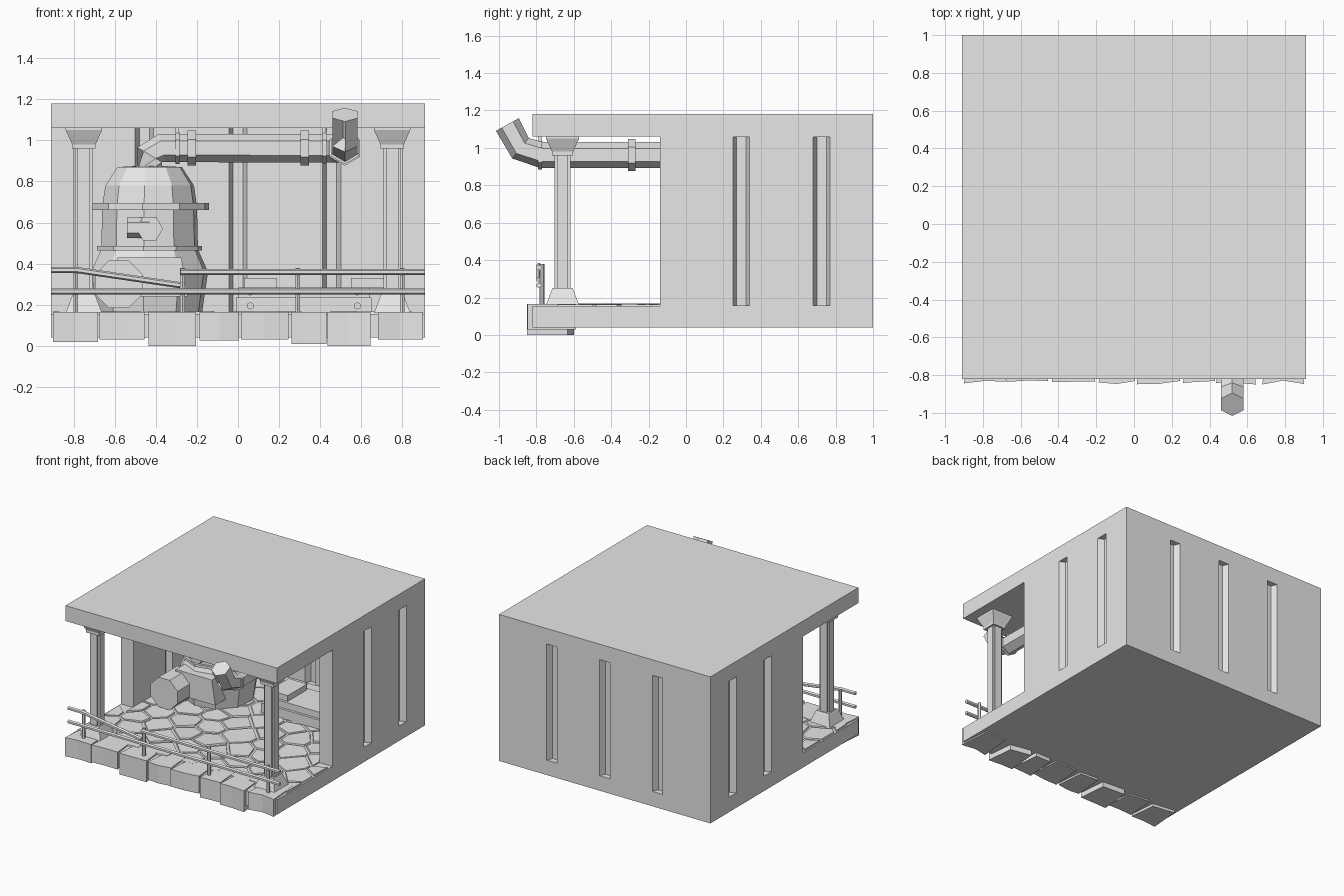
import bpy, bmesh, math, random
from mathutils import Vector, Matrix

random.seed(4)
cube = bpy.data.objects.get("Cube")
if cube:
    bpy.data.objects.remove(cube, do_unlink=True)

grey = bpy.data.materials.new("plain grey")
grey.use_nodes = True
grey.diffuse_color = (0.8, 0.8, 0.8, 1)
grey.node_tree.nodes["Principled BSDF"].inputs["Base Color"].default_value = (0.8, 0.8, 0.8, 1)


def finish(bm, name):
    bmesh.ops.recalc_face_normals(bm, faces=bm.faces)
    mesh = bpy.data.meshes.new(name)
    bm.to_mesh(mesh)
    bm.free()
    mesh.materials.append(grey)
    ob = bpy.data.objects.new(name, mesh)
    bpy.context.collection.objects.link(ob)
    return ob


def prism(name, pts, z0, z1):
    bm = bmesh.new()
    low = [bm.verts.new((x, y, z0)) for x, y in pts]
    face = bm.faces.new(low)
    ext = bmesh.ops.extrude_face_region(bm, geom=[face])
    for v in ext["geom"]:
        if isinstance(v, bmesh.types.BMVert):
            v.co.z = z1
    return finish(bm, name)


def box(name, x0, x1, y0, y1, z0, z1):
    return prism(name, [(x0, y0), (x1, y0), (x1, y1), (x0, y1)], z0, z1)


def loft(name, rings):
    """Skin equal-sized rings of points and cap both ends."""
    bm = bmesh.new()
    rows = [[bm.verts.new(p) for p in ring] for ring in rings]
    n = len(rows[0])
    for a, b in zip(rows, rows[1:]):
        for i in range(n):
            bm.faces.new((a[i], a[(i + 1) % n], b[(i + 1) % n], b[i]))
    bm.faces.new(rows[0])
    bm.faces.new(rows[-1])
    return finish(bm, name)


def turned(name, x, y, profile, sides, phase=0.0):
    return loft(name, [[(x + r * math.cos(phase + math.tau * i / sides),
                         y + r * math.sin(phase + math.tau * i / sides), z)
                        for i in range(sides)] for r, z in profile])


def tube(name, path, r, sides=6, phase=0.0):
    """Mitred tube along a path."""
    path = [Vector(p) for p in path]
    rings, last = [], len(path) - 1
    for k, p in enumerate(path):
        tin = (p - path[max(k - 1, 0)]).normalized()
        tout = (path[min(k + 1, last)] - p).normalized()
        t = (tin + tout).normalized()
        up = Vector((0, 0, 1)) if abs(t.z) < 0.9 else Vector((0, 1, 0))
        side = t.cross(up).normalized()
        up = side.cross(t)
        rings.append([p + r * (math.cos(a) * up + math.sin(a) * side)
                      for a in (phase + math.tau * i / sides for i in range(sides))])
    return loft(name, rings)


def cut(ob, cutter):
    mod = ob.modifiers.new("cut", 'BOOLEAN')
    mod.operation = 'DIFFERENCE'
    mod.solver = 'EXACT'
    mod.object = cutter
    bpy.context.view_layer.objects.active = ob
    bpy.ops.object.modifier_apply(modifier=mod.name)
    bpy.data.objects.remove(cutter, do_unlink=True)


# Building shell with room, open porch and splayed wall slots
shell = box("building_shell", -0.91, 0.91, -0.82, 1, 0.04, 1.18)
cut(shell, box("porch_space", -1, 1, -1, -0.14, 0.155, 1.06))
cut(shell, box("room_space", -0.8, 0.8, -0.3, 0.89, 0.155, 1.06))


def slot(origin, angle):
    shape = [(-0.045, 0.02), (-0.045, 0), (-0.025, -0.045),
             (0.025, -0.045), (0.045, 0), (0.045, 0.02)]
    turn = Matrix.Rotation(angle, 2)
    pts = [turn @ Vector(p) + Vector(origin) for p in shape]
    cut(shell, prism("slot", pts, 0.156, 1.059))


for x in (-0.455, 0, 0.455):
    slot((x, 1), 0)
    slot((x, 0.89), math.pi)
for y in (0.295, 0.725):
    for s in (-1, 1):
        slot((s * 0.91, y), -s * math.pi / 2)
        slot((s * 0.8, y), s * math.pi / 2)

# Irregular paving stones, each cell clipped halfway to its neighbours
seeds = []
for row in range(10):
    for col in range(9):
        seeds.append(Vector((-0.96 + col * 0.235 + (row % 2) * 0.11 + random.uniform(-0.05, 0.05),
                             -0.6 + row * 0.165 + random.uniform(-0.04, 0.04), 0)))
paving = bmesh.new()
for s in seeds:
    cell = bmesh.new()
    bmesh.ops.create_grid(cell, x_segments=1, y_segments=1, size=0.3, matrix=Matrix.Translation(s))
    planes = [((s + o) / 2 - (o - s).normalized() * 0.007, o - s)
              for o in seeds if 0 < (o - s).length < 0.6]
    wall = 0.9 if s.y < -0.14 else 0.8
    planes += [(Vector((wall, 0, 0)), Vector((1, 0, 0))), (Vector((-wall, 0, 0)), Vector((-1, 0, 0))),
               (Vector((0, 0.89, 0)), Vector((0, 1, 0))), (Vector((0, -0.69, 0)), Vector((0, -1, 0)))]
    for co, no in planes:
        bmesh.ops.bisect_plane(cell, geom=cell.verts[:] + cell.edges[:] + cell.faces[:],
                               plane_co=co, plane_no=no, clear_outer=True)
    tilt = Vector((random.uniform(-0.03, 0.03), random.uniform(-0.03, 0.03), 0))
    for f in cell.faces:
        low = [paving.verts.new((v.co.x, v.co.y, 0.15)) for v in f.verts]
        mid = f.calc_center_median()
        top = [paving.verts.new((*(v.co + (mid - v.co) * 0.05).xy, 0.164 + tilt.dot(v.co - s)))
               for v in f.verts]
        paving.faces.new(top)
        for i in range(len(low)):
            j = (i + 1) % len(low)
            paving.faces.new((low[i], low[j], top[j], top[i]))
    cell.free()
finish(paving, "paving_stones")

# Rough edge blocks along the porch front
blocks = [(-0.9, -0.68, 0.02), (-0.675, -0.455, 0.03), (-0.435, -0.205, 0), (-0.187, 0.005, 0.025),
          (0.015, 0.245, 0.03), (0.26, 0.43, 0.01), (0.435, 0.645, 0), (0.68, 0.9, 0.03)]
for x0, x1, z0 in blocks:
    f = [random.uniform(-0.85, -0.828) for _ in range(3)]
    prism("edge_block", [(x0, f[0]), ((x0 + x1) / 2, f[1]), (x1, f[2]),
                         (x1 - 0.02, -0.58 - random.uniform(0, 0.06)), (x0 + 0.02, -0.6)], z0, 0.165)

# Porch columns
q = math.sqrt(0.5)
for x in (-0.75, 0.75):
    y = -0.66
    turned("column_base", x, y, [(0.125, 0.16), (0.085, 0.235), (0.075, 0.25)], 4, math.pi / 4)
    a, b = 0.043, 0.03
    prism("column_shaft", [(x + u, y + v) for u, v in
                           [(-a, -b), (-b, -b), (-b, -a), (b, -a), (b, -b), (a, -b),
                            (a, b), (b, b), (b, a), (-b, a), (-b, b), (-a, b)]], 0.24, 0.98)
    turned("column_capital", x, y, [(0.08, 0.96), (0.08, 0.98), (0.125, 1.05), (0.125, 1.06)],
           4, math.pi / 4)

# Porch railing with one sagging upper rail
ry = -0.785
tube("lower_rail", [(-0.91, ry, 0.265), (0.91, ry, 0.265)], 0.015)
tube("upper_rail", [(-0.28, ry, 0.36), (0.91, ry, 0.36)], 0.015)
tube("sagging_rail", [(-0.91, ry, 0.37), (-0.79, ry, 0.37), (-0.28, ry, 0.295)], 0.015)
for x in (-0.79, -0.27, 0.29, 0.8):
    tube("rail_post", [(x, ry + 0.015, 0.15), (x, ry + 0.015, 0.38)], 0.013)

# Boiler tank with flanges
tx, ty = -0.43, 0.38
turned("boiler_tank", tx, ty, [(0.26, 0.16), (0.29, 0.36), (0.24, 0.47), (0.235, 0.68),
                               (0.22, 0.78), (0.16, 0.87), (0.07, 0.875)], 10, 0.2)
turned("upper_flange", tx, ty, [(0.295, 0.66), (0.295, 0.695)], 10, 0.2)
turned("lower_flange", tx, ty, [(0.26, 0.465), (0.26, 0.485)], 10, 0.2)
loft("firebox", [[(tx + s * w, y, z) for s, y in ((-1, ty - 0.31), (1, ty - 0.31), (1, ty), (-1, ty))]
                 for w, z in ((0.185, 0.24), (0.155, 0.43))])
tube("valve", [(tx, ty, 0.57), (tx, ty - 0.29, 0.57)], 0.065, 6, math.pi / 6)
tube("valve_stub", [(tx, ty - 0.25, 0.575), (tx - 0.11, ty - 0.25, 0.575)], 0.05)
tube("side_drum", [(-0.58, -0.08, 0.3), (-0.58, 0.15, 0.3)], 0.125, 8, math.pi / 8)

# Exhaust pipe from the tank across the room and out over the porch
px, pz = 0.52, 0.962
pipe = tube("exhaust_pipe", [(tx, ty, 0.85), (tx, ty, 0.93), (tx + 0.06, ty, pz), (px - 0.06, ty, pz),
                             (px, ty - 0.06, pz), (px, -0.77, pz), (px, -0.885, 0.998),
                             (px, -0.955, 1.125)], 0.07)
# Hollow pipe mouth
bm = bmesh.new()
bm.from_mesh(pipe.data)
bm.faces.ensure_lookup_table()
mouth = min(bm.faces, key=lambda f: f.calc_center_median().y)
bmesh.ops.inset_individual(bm, faces=[mouth], thickness=0.018)
shift = mouth.normal * -0.08
for v in mouth.verts:
    v.co += shift
bm.to_mesh(pipe.data)
bm.free()
for x, w, r in ((-0.295, 0.01, 0.078), (-0.225, 0.02, 0.085), (0.325, 0.02, 0.085), (0.42, 0.01, 0.078)):
    tube("pipe_collar", [(x - w, ty, pz), (x + w, ty, pz)], r)
for y, w, r in ((-0.29, 0.02, 0.085), (-0.78, 0.01, 0.078)):
    tube("pipe_collar", [(px, y - w, pz), (px, y + w, pz)], r)
for p in ((-0.295, ty), (0.42, ty), (px, -0.78)):
    box("pipe_hanger", p[0] - 0.008, p[0] + 0.008, p[1] - 0.008, p[1] + 0.008, 1.02, 1.07)

# Bolted machine bed beside the tank
box("bed_front_beam", -0.01, 0.65, 0.3, 0.36, 0.16, 0.235)
box("bed_back_beam", -0.01, 0.65, 0.56, 0.62, 0.16, 0.235)
box("bed_top", 0, 0.64, 0.32, 0.6, 0.235, 0.285)
for x in (0.06, 0.58):
    box("bed_block", x - 0.03, x + 0.13, 0.34, 0.58, 0.285, 0.33)
    for z, y in ((0.195, 0.3), (0.262, 0.32)):
        tube("bolt", [(x, y + 0.01, z), (x, y - 0.015, z)], 0.018)
